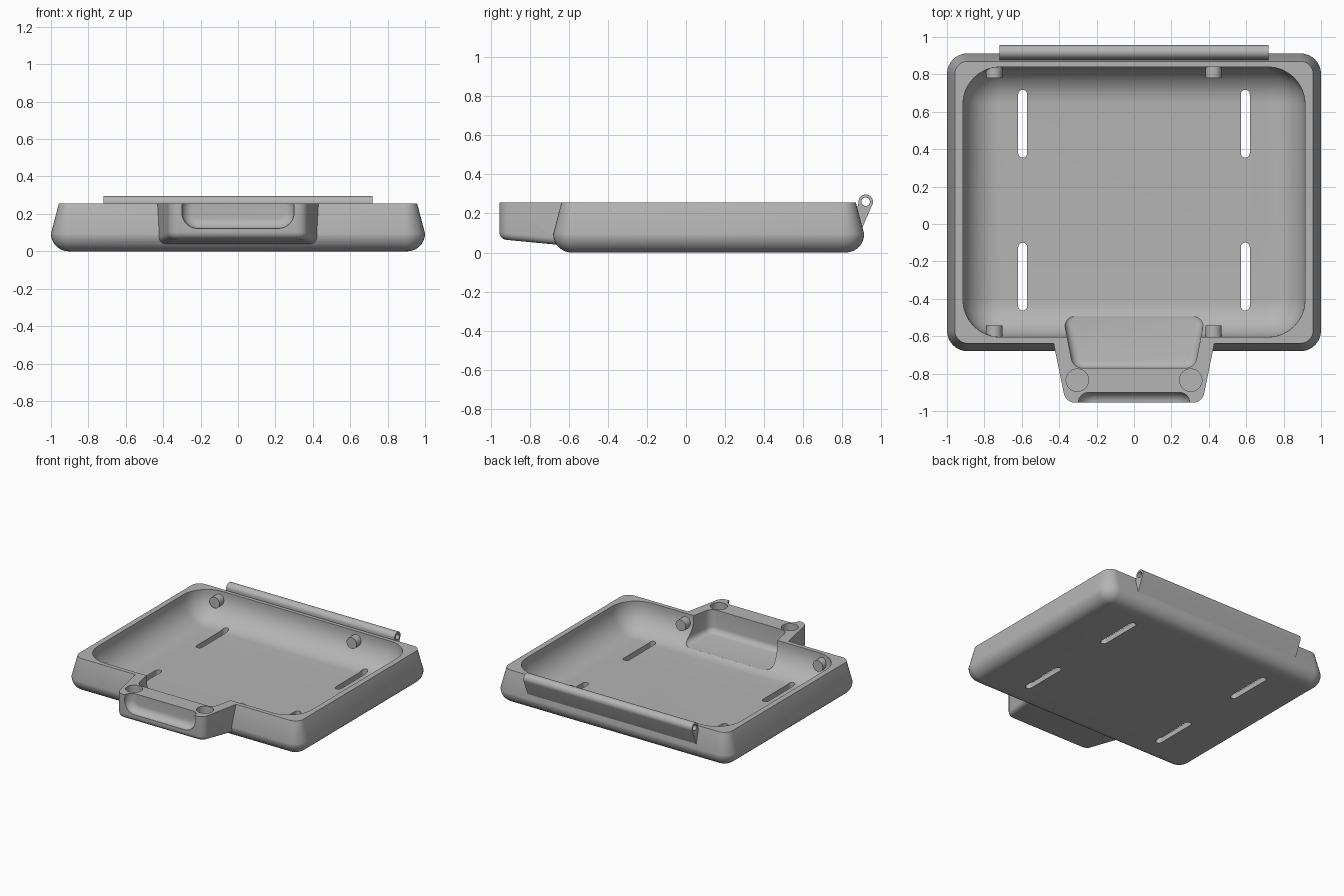
import bpy, bmesh
from math import sin, cos, pi, radians
from mathutils import Vector

cube = bpy.data.objects.get("Cube")
if cube:
    bpy.data.objects.remove(cube, do_unlink=True)

grey = bpy.data.materials.new("plain grey")
grey.use_nodes = True
tone = (0.46, 0.46, 0.46, 1)
grey.diffuse_color = tone
grey.node_tree.nodes["Principled BSDF"].inputs["Base Color"].default_value = tone

TOP = 0.255


def inset_outline(corners, inset, radius, steps=8):
    """Convex counter-clockwise outline, moved inward, with rounded corners."""
    pts = [Vector(c) for c in corners]
    r = max(radius - inset, 0.004)
    ring = []
    for i, p in enumerate(pts):
        a = (p - pts[i - 1]).normalized()
        b = (pts[(i + 1) % len(pts)] - p).normalized()
        na, nb = Vector((a.y, -a.x)), Vector((b.y, -b.x))
        centre = p - (na + nb) * (inset + r) / (1 + na.dot(nb))
        turn = na.angle(nb)
        for k in range(steps + 1):
            t = k / steps
            n = (na * sin((1 - t) * turn) + nb * sin(t * turn)) / sin(turn)
            ring.append(centre + n * r)
    return ring


def loft(name, corners, radius, levels, place=lambda x, y, h: (x, y, h)):
    """Stack inset outlines at (height, inset) levels into a closed solid."""
    bm = bmesh.new()
    rings = [[bm.verts.new(place(p.x, p.y, h)) for p in inset_outline(corners, d, radius)]
             for h, d in levels]
    n = len(rings[0])
    for low, high in zip(rings, rings[1:]):
        for i in range(n):
            j = (i + 1) % n
            bm.faces.new((low[i], low[j], high[j], high[i]))
    bm.faces.new(rings[0][::-1])
    bm.faces.new(rings[-1])
    return finish(name, bm)


def finish(name, bm):
    bmesh.ops.recalc_face_normals(bm, faces=bm.faces)
    mesh = bpy.data.meshes.new(name)
    bm.to_mesh(mesh)
    bm.free()
    mesh.materials.append(grey)
    ob = bpy.data.objects.new(name, mesh)
    bpy.context.collection.objects.link(ob)
    return ob


def cylinder(name, radius, start, end, sides=40):
    start, end = Vector(start), Vector(end)
    bm = bmesh.new()
    bmesh.ops.create_cone(bm, cap_ends=True, segments=sides, radius1=radius,
                          radius2=radius, depth=(end - start).length)
    ob = finish(name, bm)
    turn = (end - start).to_track_quat('Z', 'Y').to_matrix().to_4x4()
    turn.translation = (start + end) / 2
    ob.data.transform(turn)
    return ob


def select(ob):
    bpy.ops.object.select_all(action='DESELECT')
    ob.select_set(True)
    bpy.context.view_layer.objects.active = ob


def combine(ob, tool, operation):
    tool.hide_render = True
    select(ob)
    mod = ob.modifiers.new("cut", 'BOOLEAN')
    mod.operation, mod.solver, mod.object = operation, 'EXACT', tool
    bpy.ops.object.modifier_apply(modifier=mod.name)
    bpy.data.objects.remove(tool, do_unlink=True)


def smooth(ob, angle=30):
    select(ob)
    bpy.ops.object.shade_smooth_by_angle(angle=radians(angle))


def rect(x0, x1, y0, y1):
    return [(x0, y0), (x1, y0), (x1, y1), (x0, y1)]


def trapezoid(front_x, front_y, back_x, back_y):
    return [(-front_x, front_y), (front_x, front_y), (back_x, back_y), (-back_x, back_y)]


def fillet(radius, base, steps=10):
    """Levels of a quarter-round rising from the base."""
    return [(base + radius * (1 - cos(a)), radius * (1 - sin(a)))
            for a in (pi / 2 * k / steps for k in range(steps + 1))]


def sloped(rise_from):
    """Raise low points toward the front."""
    def place(x, y, h):
        return (x, y, h if h > 0.2 else h + 0.095 * (rise_from - y))
    return place


# Tray body with rounded underside and tapered wall
body = loft("tray_body", rect(-1, 1, -0.68, 0.912), 0.11,
            fillet(0.095, 0) + [(TOP, 0.042)])

# Front latch housing
housing = loft("latch_housing", trapezoid(0.365, -0.955, 0.448, -0.55), 0.06,
               fillet(0.035, 0.042, 6) + [(TOP, 0)], sloped(-0.68))
combine(body, housing, 'UNION')

# Scooped main cavity
cavity = loft("cavity_cutter", rect(-0.915, 0.915, -0.605, 0.84), 0.2,
              fillet(0.195, 0.04, 14) + [(0.4, 0)])
combine(body, cavity, 'DIFFERENCE')

# Pocket opening from the cavity into the housing
pocket = loft("pocket_cutter", trapezoid(0.325, -0.77, 0.385, -0.465), 0.06,
              fillet(0.04, 0.055, 6) + [(0.4, 0)], sloped(-0.47))
combine(body, pocket, 'DIFFERENCE')

# Finger scoop in the housing front
scoop_levels = [(-d, i) for d, i in fillet(0.055, 0.9)]
scoop = loft("scoop_cutter", rect(-0.3, 0.3, 0.122, 0.32), 0.085,
             scoop_levels + [(-1.05, 0)], lambda x, z, y: (x, y, z))
combine(body, scoop, 'DIFFERENCE')

# Round sockets in the housing, and strap slots through the floor
for side in (-1, 1):
    socket = cylinder("socket_cutter", 0.06, (side * 0.303, -0.835, TOP - 0.1),
                      (side * 0.303, -0.835, 0.4))
    combine(body, socket, 'DIFFERENCE')
    for y0, y1 in ((-0.462, -0.1), (0.355, 0.717)):
        x = side * 0.595
        slot = loft("slot_cutter", rect(x - 0.024, x + 0.024, y0, y1), 0.0235,
                    [(-0.1, 0), (0.15, 0)])
        combine(body, slot, 'DIFFERENCE')
smooth(body)

# Hinge barrel with its supporting web
hy, hz, hr = 0.92, 0.26, 0.037
profile = [(hy + hr * cos(a), hz + hr * sin(a))
           for a in (radians(-20 + 10 * k) for k in range(22))]
profile += [(0.868, 0.2), (0.9, 0.12)]
bm = bmesh.new()
face = bm.faces.new([bm.verts.new((-0.72, y, z)) for y, z in profile])
grown = bmesh.ops.extrude_face_region(bm, geom=[face], use_keep_orig=True)
moved = [v for v in grown["geom"] if isinstance(v, bmesh.types.BMVert)]
bmesh.ops.translate(bm, verts=moved, vec=(1.44, 0, 0))
hinge = finish("hinge_barrel", bm)
combine(hinge, cylinder("pin_cutter", 0.022, (-1, hy, hz), (1, hy, hz), 24), 'DIFFERENCE')
smooth(hinge)

# Locating pegs on the front and back inner walls
for x, side in ((-0.747, "right"), (0.425, "left")):
    for end, tip, root in (("back", 0.78, 0.86), ("front", -0.542, -0.625)):
        peg = cylinder(f"{end}_{side}_peg", 0.043, (x, tip, 0.185), (x, root, 0.185), 32)
        smooth(peg)
